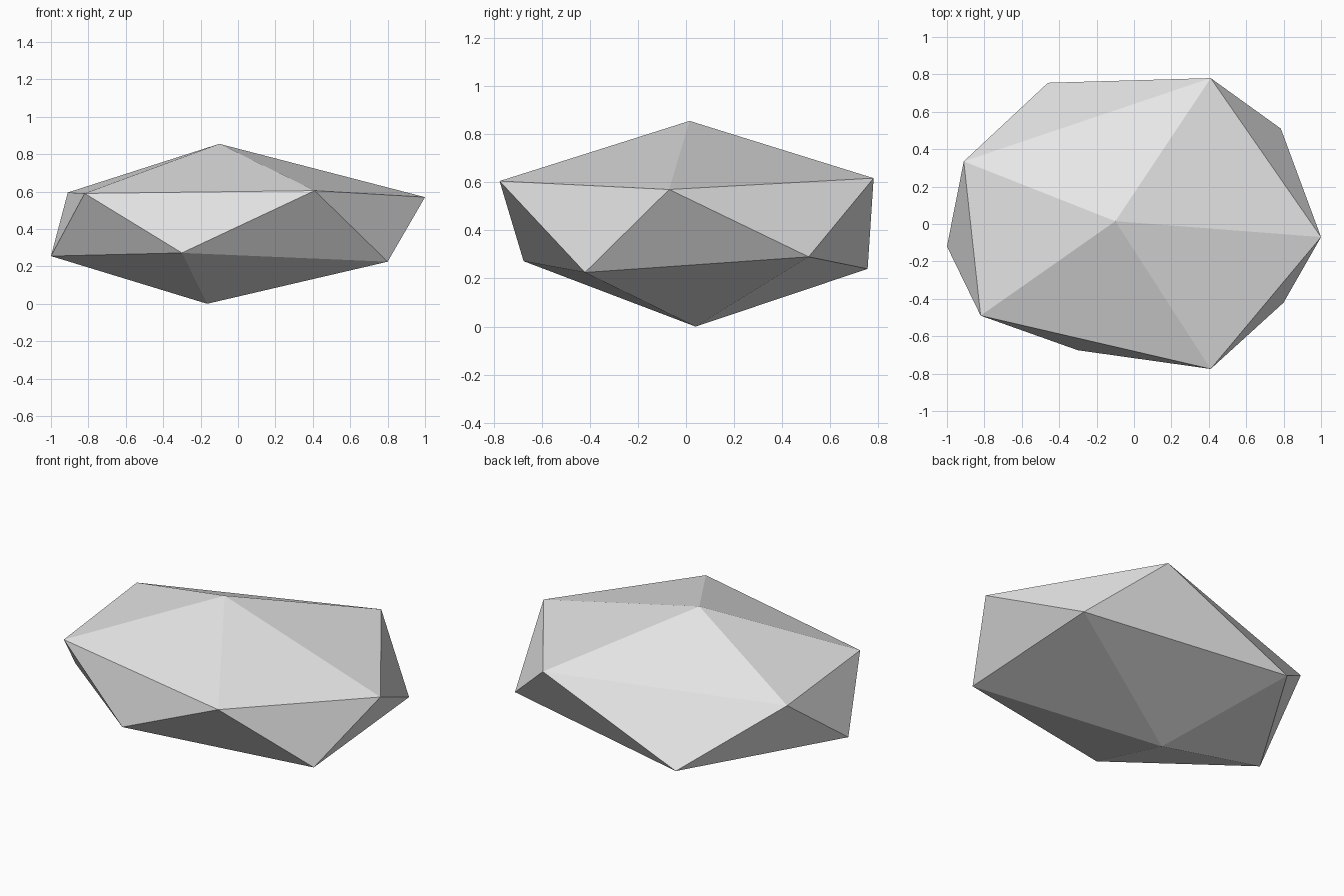
import bpy

cube = bpy.data.objects.get("Cube")
if cube:
    bpy.data.objects.remove(cube, do_unlink=True)

# Stone colour
stone = bpy.data.materials.new("pale_grey_stone")
stone.use_nodes = True
grey = (0.8, 0.8, 0.8, 1.0)
stone.diffuse_color = grey
stone.node_tree.nodes["Principled BSDF"].inputs["Base Color"].default_value = grey

# Two staggered rings, counter-clockwise, between a top and a bottom point
top_point = (-0.10, 0.015, 0.855)
upper_ring = [(1.0, -0.07, 0.57), (0.41, 0.78, 0.617), (-0.91, 0.335, 0.595),
              (-0.82, -0.49, 0.59), (0.41, -0.775, 0.605)]
lower_ring = [(0.80, -0.42, 0.225), (0.785, 0.51, 0.29), (-0.46, 0.755, 0.24),
              (-1.0, -0.12, 0.255), (-0.30, -0.675, 0.272)]
bottom_point = (-0.165, 0.04, 0.0)

verts = upper_ring + lower_ring + [top_point, bottom_point]
sides = len(upper_ring)
top, bottom = 2 * sides, 2 * sides + 1

# Crown, zigzag waist and underside triangles
faces = []
for i in range(sides):
    j = (i + 1) % sides
    faces += [(i, j, top),
              (sides + i, sides + j, i),
              (i, sides + j, j),
              (sides + j, sides + i, bottom)]

mesh = bpy.data.meshes.new("rock")
mesh.from_pydata(verts, [], faces)
mesh.materials.append(stone)
mesh.update()
rock = bpy.data.objects.new("rock", mesh)
bpy.context.collection.objects.link(rock)
